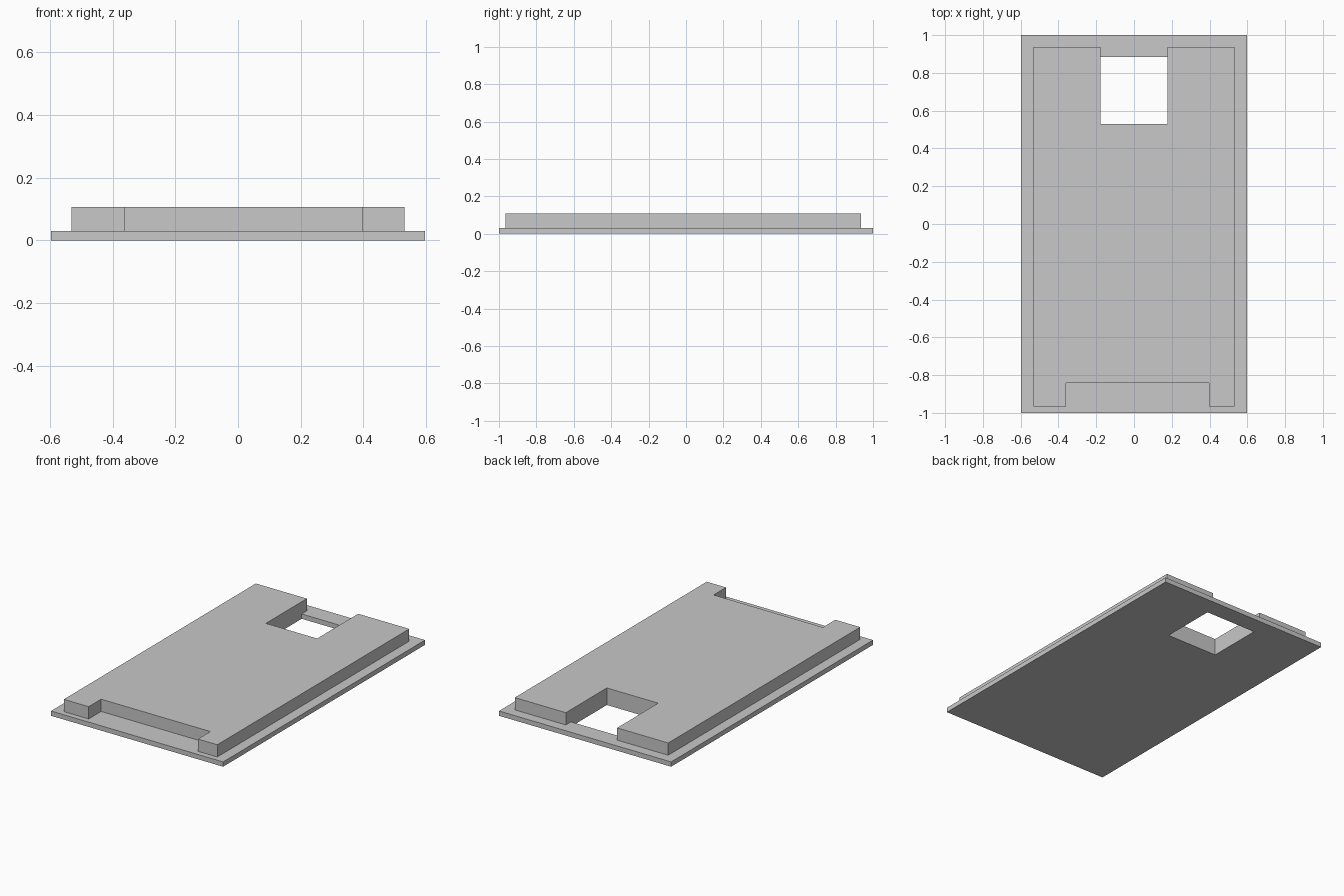
import bpy
import bmesh

cube = bpy.data.objects.get("Cube")
if cube:
    bpy.data.objects.remove(cube, do_unlink=True)

# Single grey material
grey = bpy.data.materials.new("light_grey")
grey.use_nodes = True
colour = (0.58, 0.58, 0.58, 1.0)
grey.diffuse_color = colour
grey.node_tree.nodes["Principled BSDF"].inputs["Base Color"].default_value = colour


def rectangle(x0, x1, y0, y1):
    return [(x0, y0), (x1, y0), (x1, y1), (x0, y1)]


def slab(name, loops, bottom, top):
    """Fill closed outlines (inner loops become holes) and extrude them upward."""
    bm = bmesh.new()
    for loop in loops:
        verts = [bm.verts.new((x, y, bottom)) for x, y in loop]
        for a, b in zip(verts, verts[1:] + verts[:1]):
            bm.edges.new((a, b))
    bmesh.ops.triangle_fill(bm, edges=bm.edges[:], use_beauty=True)
    result = bmesh.ops.extrude_face_region(bm, geom=bm.faces[:])
    raised = [g for g in result["geom"] if isinstance(g, bmesh.types.BMVert)]
    bmesh.ops.translate(bm, verts=raised, vec=(0, 0, top - bottom))
    bmesh.ops.recalc_face_normals(bm, faces=bm.faces[:])
    mesh = bpy.data.meshes.new(name)
    bm.to_mesh(mesh)
    bm.free()
    mesh.materials.append(grey)
    obj = bpy.data.objects.new(name, mesh)
    bpy.context.collection.objects.link(obj)
    return obj


BASE_TOP, BODY_TOP = 0.03, 0.107
HOLE_HALF, HOLE_FRONT = 0.178, 0.53

# Thin base plate with a square window near the back
slab("base_plate",
     [rectangle(-0.597, 0.597, -1, 1),
      rectangle(-HOLE_HALF, HOLE_HALF, HOLE_FRONT, 0.885)],
     0, BASE_TOP)

# Raised body with a wide shallow front notch and a deep back notch
side, front, back = 0.532, -0.965, 0.936
notch_left, notch_right, notch_depth = 0.398, -0.36, -0.842
slab("raised_body",
     [[(-side, front), (notch_right, front), (notch_right, notch_depth),
       (notch_left, notch_depth), (notch_left, front), (side, front),
       (side, back), (HOLE_HALF, back), (HOLE_HALF, HOLE_FRONT),
       (-HOLE_HALF, HOLE_FRONT), (-HOLE_HALF, back), (-side, back)]],
     BASE_TOP, BODY_TOP)
